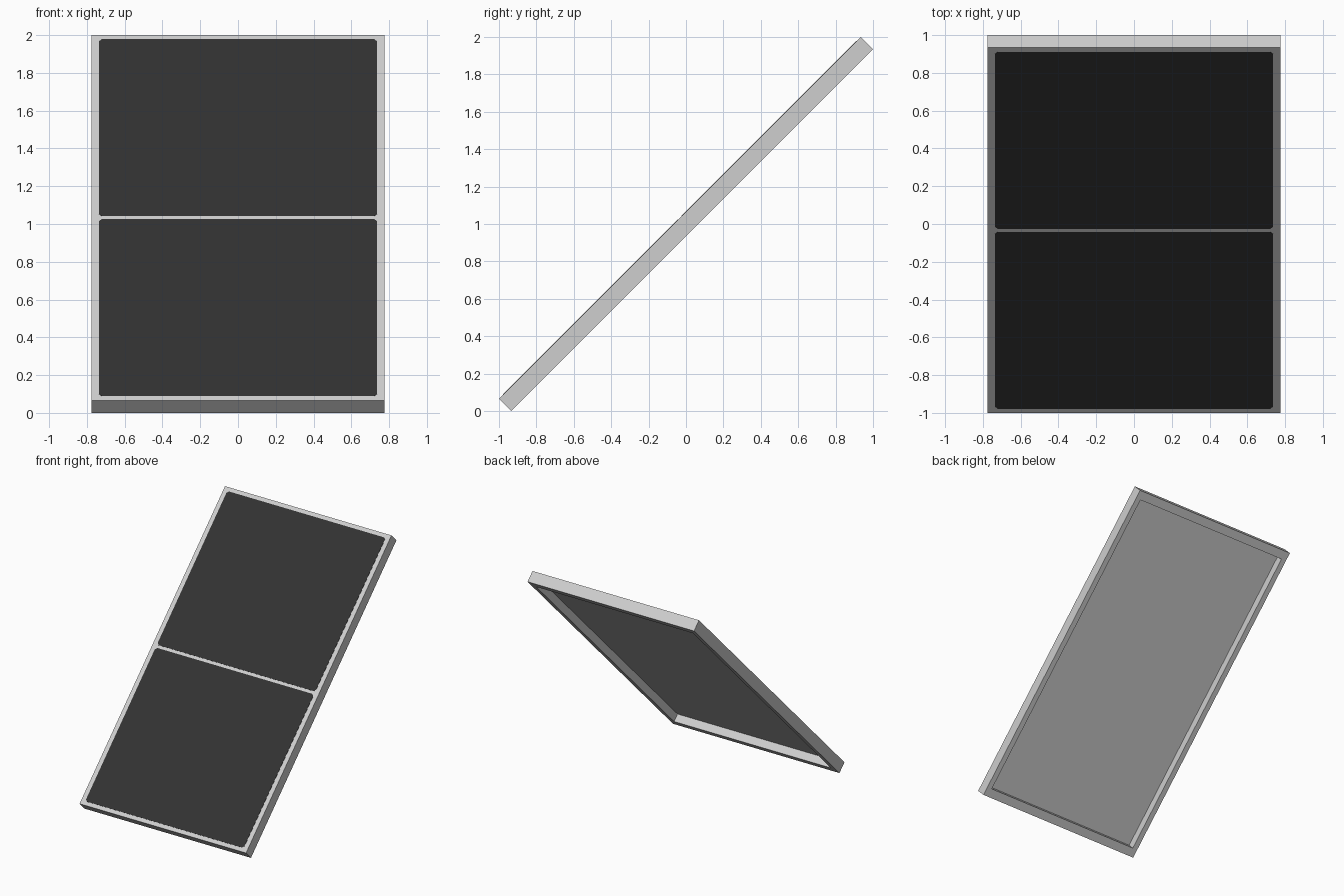
import bpy, bmesh, math
from mathutils import Matrix

if "Cube" in bpy.data.objects:
    bpy.data.objects.remove(bpy.data.objects["Cube"])

W, L, T = 1.55, 2.735, 0.093        # panel width, length, thickness
SIDE, END, DEPTH = 0.045, 0.07, 0.065   # back lip widths and recess depth
TILT = Matrix.Translation((0, 0, 1)) @ Matrix.Rotation(math.radians(45), 4, 'X')


def material(name, v):
    m = bpy.data.materials.new(name)
    m.diffuse_color = (v, v, v, 1)
    m.use_nodes = True
    m.node_tree.nodes["Principled BSDF"].inputs["Base Color"].default_value = m.diffuse_color
    return m


aluminium = material("light grey aluminium", 0.62)
cell_dark = material("dark cell", 0.032)


def finish(name, bm, mat):
    bmesh.ops.recalc_face_normals(bm, faces=bm.faces)
    me = bpy.data.meshes.new(name)
    bm.to_mesh(me)
    bm.free()
    me.materials.append(mat)
    ob = bpy.data.objects.new(name, me)
    ob.matrix_world = TILT
    bpy.context.collection.objects.link(ob)
    return ob


def box(bm, x0, x1, y0, y1, z0, z1):
    m = Matrix.Translation(((x0 + x1) / 2, (y0 + y1) / 2, (z0 + z1) / 2)) @ \
        Matrix.Diagonal((x1 - x0, y1 - y0, z1 - z0, 1))
    return bmesh.ops.create_cube(bm, size=1, matrix=m)["verts"]


# Frame and back sheet: one block with a recess pushed into its underside
bm = bmesh.new()
box(bm, -W / 2, W / 2, -L / 2, L / 2, -T / 2, T / 2)
bm.normal_update()
under = min(bm.faces, key=lambda f: f.calc_center_median().z)
lip = bmesh.ops.extrude_discrete_faces(bm, faces=[under])["faces"][0]
for v in lip.verts:
    v.co.x -= math.copysign(SIDE, v.co.x)
    v.co.y -= math.copysign(END, v.co.y)
sheet = bmesh.ops.extrude_discrete_faces(bm, faces=[lip])["faces"][0]
for v in sheet.verts:
    v.co.z += DEPTH
finish("panel_frame", bm, aluminium)


# Two dark cell fields with clipped corners, on the sunny face
def cell_field(name, x0, x1, y0, y1, c=0.016):
    bm = bmesh.new()
    outline = [(x0 + c, y0), (x1 - c, y0), (x1, y0 + c), (x1, y1 - c),
               (x1 - c, y1), (x0 + c, y1), (x0, y1 - c), (x0, y0 + c)]
    face = bm.faces.new([bm.verts.new((x, y, T / 2 - 0.001)) for x, y in outline])
    top = bmesh.ops.extrude_face_region(bm, geom=[face])["geom"]
    for v in top:
        if isinstance(v, bmesh.types.BMVert):
            v.co.z += 0.003
    finish(name, bm, cell_dark)


MX, MY, GAP = 0.038, 0.032, 0.012
for name, s in (("lower_cells", -1), ("upper_cells", 1)):
    a, b = sorted((s * GAP, s * (L / 2 - MY)))
    cell_field(name, -W / 2 + MX, W / 2 - MX, a, b)
